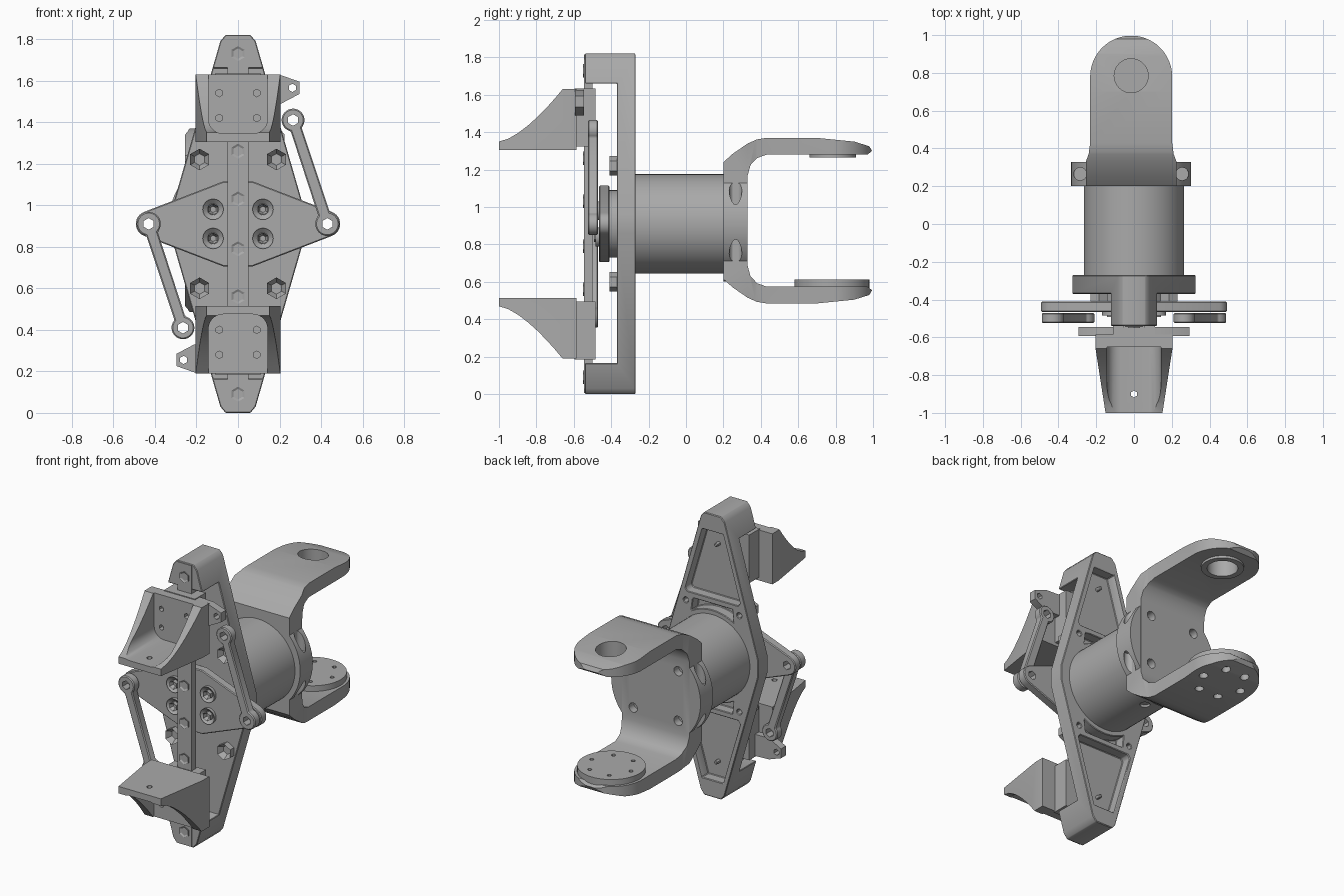
import bpy, bmesh, math
from mathutils import Matrix, Vector

if "Cube" in bpy.data.objects:
    bpy.data.objects.remove(bpy.data.objects["Cube"])

grey = bpy.data.materials.new("plain_grey")
grey.use_nodes = True
grey.diffuse_color = (0.4, 0.4, 0.4, 1)
grey.node_tree.nodes["Principled BSDF"].inputs["Base Color"].default_value = (0.4, 0.4, 0.4, 1)

MID = 0.91          # height of the main axis
ARM_X, ARM_Z = -0.015, 0.9275   # centre of the fork
SIGNS = (-1, 1)
PLACE = {"x": lambda p, t: (t, p[0], p[1]),
         "y": lambda p, t: (p[0], t, p[1]),
         "z": lambda p, t: (p[0], p[1], t)}
HALF_TURN = (Matrix.Translation((0, 0, MID)) @ Matrix.Rotation(math.pi, 4, "Y")
             @ Matrix.Translation((0, 0, -MID)))


def arc(cx, cy, r, start=0, end=360, n=48):
    full = end - start == 360
    steps = n if full else n - 1
    return [(cx + r * math.cos(math.radians(start + (end - start) * i / steps)),
             cy + r * math.sin(math.radians(start + (end - start) * i / steps))) for i in range(n)]


def hexagon(cx, cy, r):
    return arc(cx, cy, r, 30, 390, 6)


def rect(x0, x1, y0, y1):
    return [(x0, y0), (x1, y0), (x1, y1), (x0, y1)]


def mirror_x(half):
    return half + [(-x, y) for x, y in reversed(half)]


def mesh_from(name, prisms):
    """One mesh from a list of (outline, axis, start, end) prisms."""
    bm = bmesh.new()
    for pts, axis, a, b in prisms:
        lo = [bm.verts.new(PLACE[axis](p, a)) for p in pts]
        hi = [bm.verts.new(PLACE[axis](p, b)) for p in pts]
        bm.faces.new(lo)
        bm.faces.new(hi)
        for i in range(len(pts)):
            j = (i + 1) % len(pts)
            bm.faces.new((lo[i], lo[j], hi[j], hi[i]))
    bmesh.ops.recalc_face_normals(bm, faces=bm.faces)
    mesh = bpy.data.meshes.new(name)
    bm.to_mesh(mesh)
    bm.free()
    mesh.materials.append(grey)
    obj = bpy.data.objects.new(name, mesh)
    bpy.context.collection.objects.link(obj)
    return obj


def bake(obj):
    graph = bpy.context.evaluated_depsgraph_get()
    mesh = bpy.data.meshes.new_from_object(obj.evaluated_get(graph))
    obj.modifiers.clear()
    obj.data = mesh


def boolean(obj, prisms, operation="DIFFERENCE"):
    cutter = mesh_from("cutter", prisms)
    mod = obj.modifiers.new("cut", "BOOLEAN")
    mod.operation, mod.solver, mod.object = operation, "EXACT", cutter
    bake(obj)
    bpy.data.objects.remove(cutter)


def bevel(obj, width, segments=2):
    mod = obj.modifiers.new("bevel", "BEVEL")
    mod.width, mod.segments, mod.angle_limit = width, segments, math.radians(40)
    bake(obj)


def turned_copy(obj, name):
    twin = bpy.data.objects.new(name, obj.data.copy())
    twin.data.transform(HALF_TURN)
    bpy.context.collection.objects.link(twin)


def bolt(name, x, z, r, back, front, hexagonal=True):
    """Bolt head facing the front with a recessed socket."""
    obj = mesh_from(name, [(hexagon(x, z, r) if hexagonal else arc(x, z, r, n=24), "y", back, front)])
    bm = bmesh.new()
    bm.from_mesh(obj.data)
    face = min(bm.faces, key=lambda f: f.calc_center_median().y)
    bmesh.ops.inset_region(bm, faces=[face], thickness=r * 0.45)
    bmesh.ops.translate(bm, verts=face.verts, vec=Vector((0, abs(back - front) * 0.8, 0)))
    bm.to_mesh(obj.data)
    bm.free()


# Frame: tapering backbone with forward end blocks and rear pockets
side = [(0.06, 1.82), (0.085, 1.79), (0.325, 0.96)]
half = side + [(x, 2 * MID - z) for x, z in reversed(side)]
frame = mesh_from("frame", [(mirror_x(half), "y", -0.54, -0.27)])
boolean(frame, [(rect(-0.6, -0.37, 0.165, 1.66), "x", -1, 1)])
pocket = mirror_x([(0.075, 1.71), (0.195, 1.3), (0.18, 1.28)])
crescent = mirror_x([(0.14, 1.245), (0.15, 1.17)])[:2] + arc(0, MID, 0.295, 60, 120, 12) + [(-0.14, 1.245)]
cuts = []
for outline in (pocket, crescent):
    for flip in (False, True):
        pts = [(x, 2 * MID - z) for x, z in outline] if flip else outline
        cuts.append((pts, "y", -0.335, -0.2))
for s in SIGNS:
    cuts += [(arc(0, MID + s * 0.7, 0.012, n=12), "y", -0.4, -0.3)]
    cuts += [(arc(x, MID + s * 0.31, 0.016, n=12), "y", -0.32, -0.2) for x in (-0.19, 0.19)]
boolean(frame, cuts)
bevel(frame, 0.006, 1)

# Guide rail and its bolts
mesh_from("guide_rail", [(rect(-0.05, 0.05, 0.005, 1.815), "y", -0.545, -0.5)])
for z in (0.09, 0.56, 0.79, 1.03, 1.26, 1.73):
    bolt("rail_bolt", 0, z, 0.036, -0.54, -0.551)
for x in (-0.185, 0.185):
    for z in (0.6, 1.22):
        bolt("frame_nut", x, z, 0.052, -0.365, -0.41)

# Motor and hub
motor = mesh_from("motor", [(arc(0, MID, 0.266, n=64), "y", -0.28, 0.21)])
boolean(motor, [(arc(0, 0.1, 0.03, n=16), "z", 0.6, 0.66)])
mesh_from("hub", [(arc(0, MID, 0.18, n=48), "y", -0.42, -0.36)])

# Rocker that drives both links
rocker_half = [(0.07, 1.115)] + arc(0.43, MID, 0.062, 70, -70, 12) + [(0.07, 0.705)]
rocker = mesh_from("rocker", [(mirror_x(rocker_half), "y", -0.465, -0.41)])
bevel(rocker, 0.005, 1)
boolean(rocker, [(hexagon(s * 0.43, MID, 0.028), "y", -0.6, -0.3) for s in SIGNS])
for x in (-0.12, 0.12):
    for z in (0.84, 0.98):
        bolt("rocker_bolt", x, z, 0.05, -0.46, -0.485, False)
        bolt("rocker_bolt_core", x, z, 0.028, -0.46, -0.492)

# Links between rocker and slides
top, low = (0.265, 1.41), (0.43, MID)
tilt = math.degrees(math.atan2(top[1] - low[1], top[0] - low[0]))
outline = arc(*top, 0.055, tilt - 150, tilt + 150, 28) + arc(*low, 0.058, tilt + 30, tilt + 330, 28)
link = mesh_from("upper_link", [(outline, "y", -0.525, -0.47)])
bevel(link, 0.006, 1)
boolean(link, [(hexagon(*p, 0.028), "y", -0.6, -0.4) for p in (top, low)])
turned_copy(link, "lower_link")

# Slide carriage with its side ear
carriage = mesh_from("upper_carriage", [(rect(-0.11, 0.11, 1.325, 1.635), "y", -0.595, -0.485)])
boolean(carriage, [(rect(-0.052, 0.052, 1.2, 1.7), "y", -0.547, -0.495)])
turned_copy(carriage, "lower_carriage")
ear = mesh_from("upper_ear", [([(0.1, 1.63), (0.21, 1.625), (0.295, 1.595), (0.295, 1.535),
                                (0.21, 1.49), (0.1, 1.49)], "y", -0.594, -0.545)])
boolean(ear, [(hexagon(0.262, 1.565, 0.02), "y", -0.7, -0.5)])
turned_copy(ear, "lower_ear")

# Jaw: curved gussets, floor and back wall, narrowing to the front
sweep = [(-1.0 + 0.34 * t, 1.35 + 0.28 * t ** 1.5) for t in (0, 0.15, 0.3, 0.45, 0.6, 0.75, 0.88, 1)]
jaw = mesh_from("upper_jaw", [([(-0.585, 1.305), (-1.0, 1.305)] + sweep + [(-0.585, 1.63)], "x", -0.205, 0.205)])
boolean(jaw, [([(s * 0.205, -0.65), (s * 0.15, -1.005), (s * 0.3, -1.005), (s * 0.3, -0.65)], "z", 1.2, 1.8)
              for s in SIGNS])
hollow = ([(0.142, 1.75), (-0.142, 1.75)] + arc(-0.072, 1.415, 0.07, 180, 270, 8)
          + arc(0.072, 1.415, 0.07, 270, 360, 8))
boolean(jaw, [(hollow, "y", -1.1, -0.65)])
boolean(jaw, [(hexagon(x, z, 0.018), "y", -0.7, -0.62) for x in (-0.09, 0.09) for z in (1.42, 1.54)]
        + [(hexagon(0, -0.9, 0.018), "z", 1.2, 1.5)])
turned_copy(jaw, "lower_jaw")

# Fork: bent bracket with rounded arms behind the motor
upper = [(0.2, 1.24), (0.25, 1.285), (0.33, 1.34), (0.38, 1.362), (0.43, 1.37), (0.7, 1.37), (0.9, 1.35),
         (0.98, 1.325), (0.995, 1.3), (0.97, 1.28), (0.43, 1.28), (0.38, 1.262), (0.345, 1.225), (0.33, 1.17)]
fork = mesh_from("fork", [(upper + [(y, 2 * ARM_Z - z) for y, z in reversed(upper)], "x", -0.4, 0.4)])
right = [(0.24, 0.1), (0.24, 0.33), (0.225, 0.37), (0.217, 0.43)]
plan = right + arc(0, 0.78, 0.217, 0, 180, 32) + [(-x, y) for x, y in reversed(right)]
boolean(fork, [([(x + ARM_X, y) for x, y in plan], "z", 0, 2)], "INTERSECT")
bolts = [(arc(ARM_X + sx * 0.16, ARM_Z + sz * 0.16, 0.03, n=16), "y", 0.28, 0.5)
         for sx in SIGNS for sz in SIGNS]
ring = [arc(ARM_X + 0.14 * math.cos(math.radians(a)), 0.78 + 0.14 * math.sin(math.radians(a)), 0.026, n=16)
        for a in range(0, 360, 60)]
boolean(fork, bolts + [(arc(ARM_X, 0.785, 0.09, n=32), "z", 1.2, 1.5)]
        + [(c, "z", 0.4, 0.54) for c in ring])

# Round fork base with vertical clamp holes
base = mesh_from("fork_base", [(arc(ARM_X, 0.92, 0.318, n=64), "y", 0.2, 0.328)])
boolean(base, bolts + [(arc(ARM_X + sx * 0.27, 0.265, 0.034, n=20), "z", 0.92 + sz * 0.08, 0.92 + sz * 0.5)
                       for sx in SIGNS for sz in SIGNS])

# Bearing collar under the upper arm and round pad on the lower arm
collar = mesh_from("arm_collar", [(arc(ARM_X, 0.785, 0.125, n=40), "z", 1.265, 1.29)])
boolean(collar, [(arc(ARM_X, 0.785, 0.09, n=32), "z", 1.2, 1.5)])
pad = mesh_from("arm_pad", [(arc(ARM_X, 0.78, 0.2, n=48), "z", 0.565, 0.612)])
boolean(pad, [(hexagon(ARM_X + 0.14 * math.cos(math.radians(a)), 0.78 + 0.14 * math.sin(math.radians(a)), 0.014),
               "z", 0.59, 0.7) for a in range(0, 360, 60)])

# Smooth the curved walls, keep hard edges
for obj in bpy.context.scene.objects:
    obj.select_set(obj.type == "MESH")
bpy.context.view_layer.objects.active = frame
bpy.ops.object.shade_smooth_by_angle(angle=math.radians(30))
